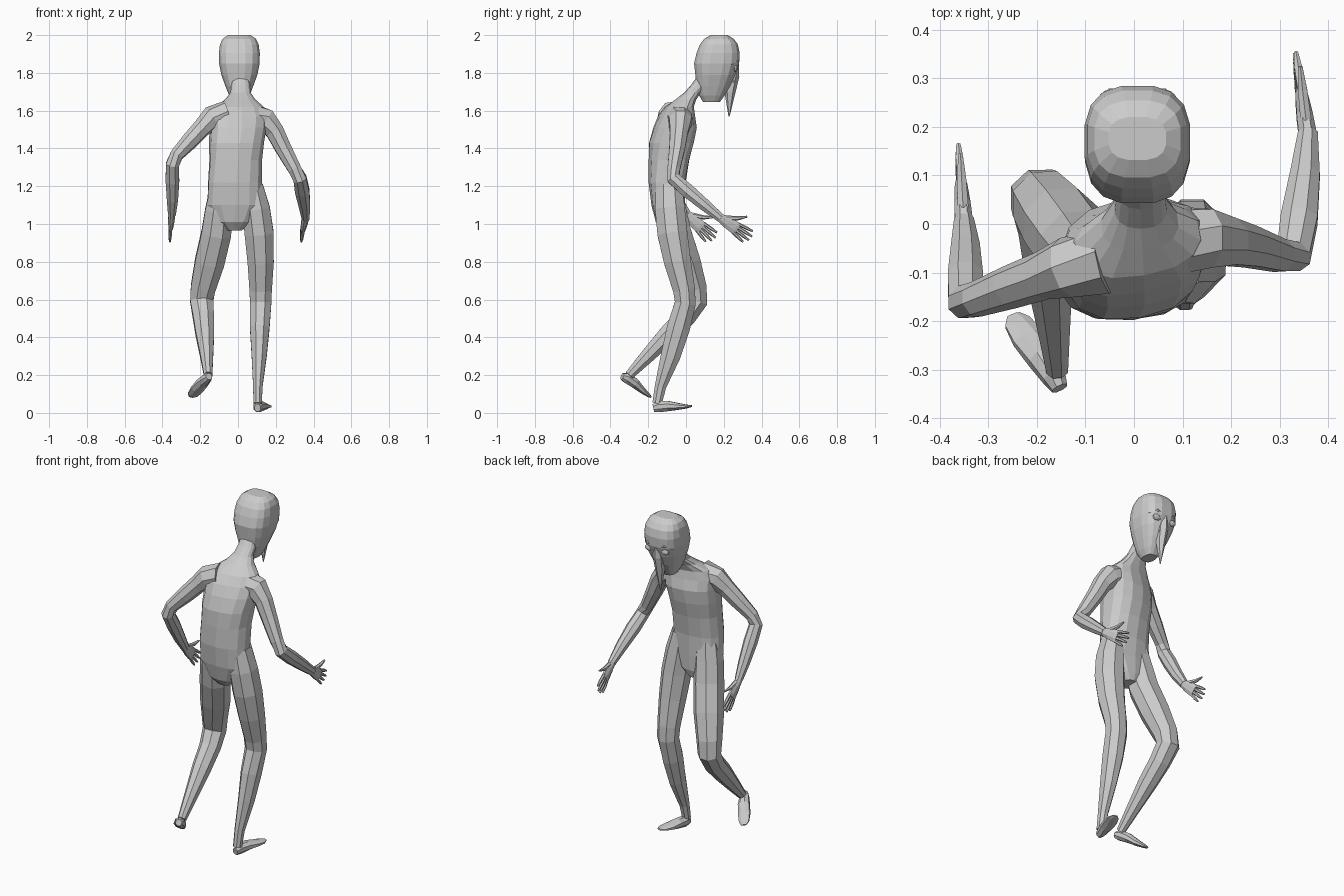
import bpy, math
from mathutils import Vector


def loft(name, rings, sides=8, ref=(1, 0, 0), flat=False, power=2.0):
    """Skin rings (x, y, z, a, b[, twist]); a is the radius along ref, b across it."""
    pts = [Vector(r[:3]) for r in rings]
    verts, faces = [], []
    for i, r in enumerate(rings):
        t = Vector((0, 0, 1)) if flat else (pts[min(i + 1, len(pts) - 1)] - pts[max(i - 1, 0)]).normalized()
        s = Vector(ref)
        s = (s - t * s.dot(t)).normalized()
        u = t.cross(s)
        twist = math.radians(r[5]) if len(r) > 5 else 0
        for k in range(sides):
            g = 2 * math.pi * (k + 0.5) / sides
            c, d = math.cos(g), math.sin(g)
            c = math.copysign(abs(c) ** (2 / power), c) * r[3]
            d = math.copysign(abs(d) ** (2 / power), d) * r[4]
            c, d = c * math.cos(twist) - d * math.sin(twist), c * math.sin(twist) + d * math.cos(twist)
            verts.append(pts[i] + s * c + u * d)
    for i in range(len(rings) - 1):
        for k in range(sides):
            n = (k + 1) % sides
            faces.append((i * sides + k, i * sides + n, (i + 1) * sides + n, (i + 1) * sides + k))
    faces.append(tuple(reversed(range(sides))))
    faces.append(tuple(range((len(rings) - 1) * sides, len(rings) * sides)))
    me = bpy.data.meshes.new(name)
    me.from_pydata(verts, [], faces)
    ob = bpy.data.objects.new(name, me)
    bpy.context.collection.objects.link(ob)
    return ob


def ball(name, loc, scale):
    bpy.ops.mesh.primitive_uv_sphere_add(segments=10, ring_count=6, radius=1, location=loc)
    bpy.context.object.name = name
    bpy.context.object.scale = scale


# torso and neck, shoulders twisted with the stride
loft("torso", [
    (-.02, -.075, .965, .04, .05), (-.02, -.085, 1.01, .10, .075), (-.015, -.095, 1.10, .15, .088),
    (-.015, -.10, 1.22, .145, .098, 3), (-.012, -.09, 1.34, .14, .108, 6), (-.008, -.077, 1.43, .145, .118, 9),
    (0, -.058, 1.51, .15, .112, 11), (.003, -.05, 1.57, .155, .092, 12), (.008, -.035, 1.62, .13, .072, 10),
    (.012, 0, 1.66, .08, .055, 6), (.014, .035, 1.695, .055, .045), (.014, .075, 1.74, .05, .045),
    (.01, .11, 1.79, .05, .045)], 14, flat=True, power=2.4)

# head, boxy in plan
loft("head", [
    (.007, .135, 1.645, .035, .045), (.007, .137, 1.68, .055, .068), (.007, .145, 1.73, .075, .09),
    (.007, .155, 1.79, .097, .107), (.007, .162, 1.85, .109, .121), (.007, .170, 1.905, .11, .116),
    (.007, .174, 1.95, .104, .102), (.007, .175, 1.98, .09, .08), (.007, .176, 2.0, .06, .045)],
    16, flat=True, power=2.7)

# long pointed nose
loft("nose", [(.007, .265, 1.86, .012, .015), (.007, .245, 1.78, .032, .037),
              (.007, .233, 1.70, .026, .030), (.007, .228, 1.57, .002, .003)], 6, flat=True)

# face details
for s in (-1, 1):
    ball("eye", (.007 + s * .052, .262, 1.825), (.026, .015, .018))
    ball("nostril", (.007 + s * .02, .254, 1.755), (.009, .009, .011))
    loft("brow", [(.007 + s * .02, .274, 1.85, .006, .006), (.007 + s * .055, .272, 1.862, .008, .008),
                  (.007 + s * .09, .24, 1.845, .005, .005)], 6, ref=(0, 0, 1))

# arms: shoulder, upper arm, elbow, forearm, wrist
loft("right_arm", [
    (.06, -.035, 1.57, .075, .075), (.15, -.03, 1.545, .068, .065), (.195, -.037, 1.49, .052, .052),
    (.24, -.047, 1.40, .046, .045), (.30, -.065, 1.29, .038, .036), (.328, -.065, 1.24, .038, .038),
    (.34, .01, 1.175, .041, .04), (.352, .10, 1.10, .033, .034), (.358, .185, 1.03, .022, .025)])
loft("left_arm", [
    (-.06, -.075, 1.58, .075, .07), (-.14, -.09, 1.56, .065, .062), (-.19, -.107, 1.51, .050, .050),
    (-.255, -.13, 1.44, .046, .045), (-.325, -.155, 1.365, .037, .037), (-.347, -.16, 1.315, .038, .038),
    (-.347, -.11, 1.23, .039, .04), (-.347, -.05, 1.13, .032, .034), (-.350, .005, 1.05, .022, .025)])


# hands: flat palm, four fanned fingers and a thumb
def hand(side, wrist, tip):
    w, t = Vector(wrist), Vector(tip)
    d = t - w
    up = Vector((1, 0, 0)).cross(d).normalized()
    if up.z < 0:
        up.negate()
    palm = [(.0, .02, .024), (.25, .018, .033), (.5, .014, .037), (.58, .01, .036)]
    loft(side + "_palm", [(*(w + d * f), a, b) for f, a, b in palm], 8)
    for i in range(4):
        o = (i - 1.5) / 1.5
        length = (.9, 1.0, 1.02, .95)[i]
        p = w + d * .52 + up * .026 * o
        q = w + d * length + up * .038 * o
        loft(side + "_finger", [(*p, .009, .009), (*p.lerp(q, .6), .009, .009), (*q, .005, .005)], 6)
    p, m, q = w + d * .15 + up * .015, w + d * .42 + up * .05, w + d * .6 + up * .085
    loft(side + "_thumb", [(*p, .013, .015), (*m, .011, .011), (*q, .005, .005)], 6)


hand("right", (.358, .18, 1.035), (.332, .34, .925))
hand("left", (-.350, .0, 1.055), (-.362, .145, .92))

# legs
loft("right_leg", [
    (.075, -.09, 1.20, .062, .075), (.095, -.085, 1.08, .08, .085), (.112, -.072, .95, .083, .086),
    (.12, -.045, .80, .075, .077), (.12, -.01, .65, .064, .063), (.12, -.004, .58, .061, .060),
    (.115, -.04, .45, .056, .066), (.112, -.082, .30, .043, .056), (.105, -.135, .14, .027, .033),
    (.104, -.153, .05, .024, .027)], 8)
loft("left_leg", [
    (-.085, -.09, 1.18, .07, .075), (-.10, -.075, 1.07, .08, .083), (-.115, -.05, .95, .085, .085),
    (-.15, .0, .80, .084, .083), (-.185, .045, .66, .071, .07), (-.192, .055, .59, .066, .064),
    (-.183, .0, .51, .060, .058), (-.175, -.09, .42, .053, .055), (-.165, -.21, .295, .036, .04),
    (-.158, -.30, .20, .024, .026)], 8)

# feet, the left one pushing off behind
loft("right_foot", [
    (.103, -.172, .026, .018, .022), (.106, -.14, .033, .027, .032), (.118, -.09, .036, .035, .028),
    (.135, -.035, .034, .038, .018), (.150, .005, .034, .032, .010), (.156, .03, .036, .014, .005)], 8)
loft("left_foot", [
    (-.153, -.338, .193, .018, .019), (-.164, -.315, .185, .026, .029), (-.188, -.275, .160, .034, .028),
    (-.218, -.235, .123, .036, .019), (-.240, -.202, .096, .030, .011), (-.248, -.187, .085, .015, .005)], 8)
